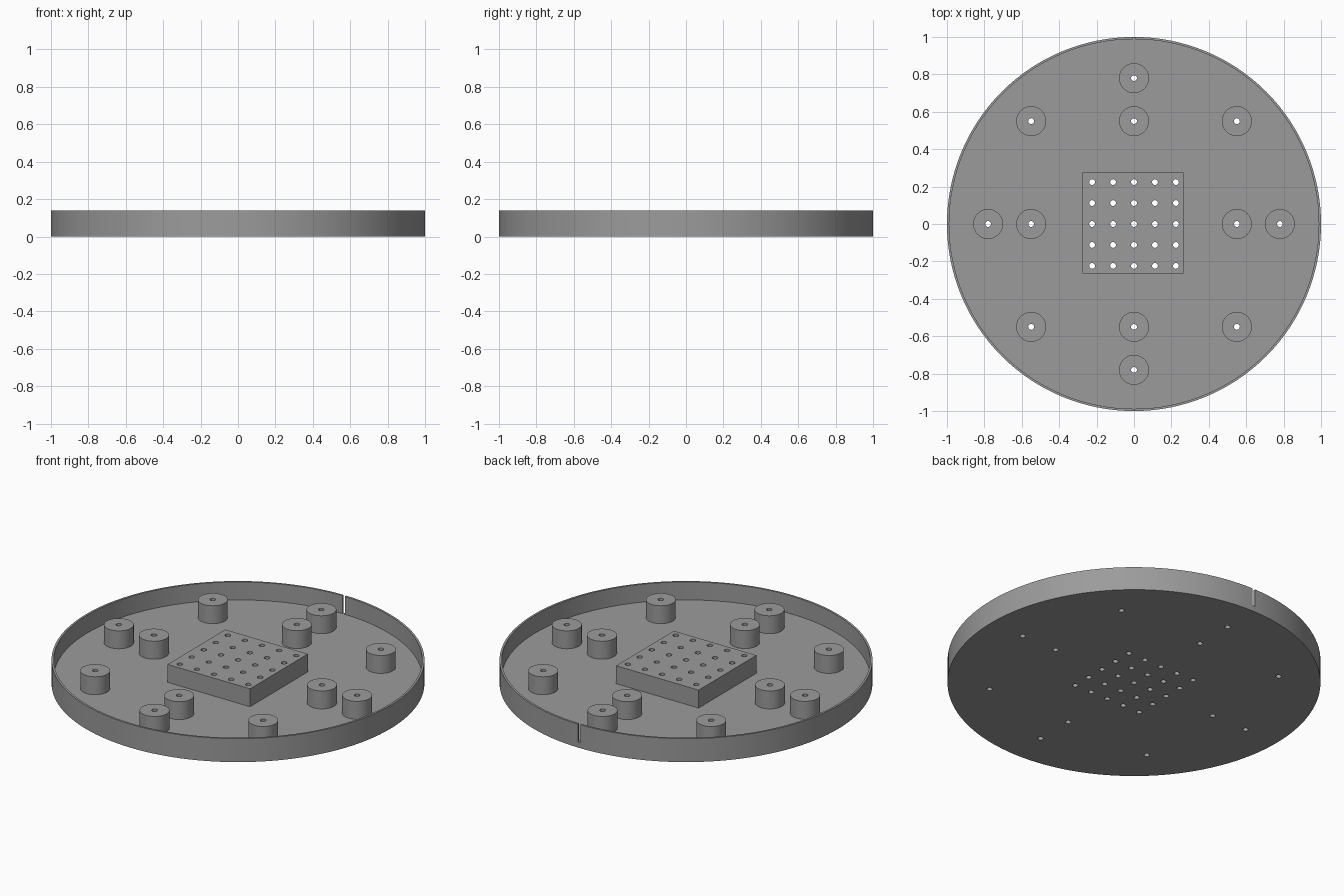
import bpy, math

if "Cube" in bpy.data.objects:
    bpy.data.objects.remove(bpy.data.objects["Cube"])

HEIGHT, FLOOR, WALL = 0.139, 0.033, 0.012
HOLE_R, BOSS_R = 0.0155, 0.08

grey = bpy.data.materials.new("grey plastic")
grey.diffuse_color = (0.33, 0.33, 0.33, 1)
grey.use_nodes = True
grey.node_tree.nodes["Principled BSDF"].inputs["Base Color"].default_value = grey.diffuse_color


def cylinder(name, x, y, z0, z1, r, sides):
    bpy.ops.mesh.primitive_cylinder_add(vertices=sides, radius=r, depth=z1 - z0,
                                        location=(x, y, (z0 + z1) / 2))
    ob = bpy.context.object
    ob.name = name
    ob.data.materials.append(grey)
    return ob


def box(name, x, y, z0, z1, sx, sy):
    bpy.ops.mesh.primitive_cube_add(size=1, location=(x, y, (z0 + z1) / 2))
    ob = bpy.context.object
    ob.name = name
    ob.scale = (sx, sy, z1 - z0)
    bpy.ops.object.transform_apply(location=False, rotation=False, scale=True)
    ob.data.materials.append(grey)
    return ob


def cut(ob, cutter):
    """Subtract the cutter and discard it."""
    mod = ob.modifiers.new("cut", 'BOOLEAN')
    mod.operation, mod.solver, mod.object = 'DIFFERENCE', 'EXACT', cutter
    bpy.context.view_layer.objects.active = ob
    bpy.ops.object.modifier_apply(modifier=mod.name)
    bpy.data.objects.remove(cutter)


def drill(ob, points):
    """Cut through holes at all the points."""
    drills = [cylinder("drill", x, y, -0.1, 0.3, HOLE_R, 20) for x, y in points]
    bpy.ops.object.select_all(action='DESELECT')
    for d in drills:
        d.select_set(True)
    bpy.context.view_layer.objects.active = drills[0]
    if len(drills) > 1:
        bpy.ops.object.join()
    cut(ob, drills[0])


def smooth(ob):
    bpy.ops.object.select_all(action='DESELECT')
    ob.select_set(True)
    bpy.context.view_layer.objects.active = ob
    bpy.ops.object.shade_smooth_by_angle(angle=math.radians(30))


# Hole layout: 5 x 5 grid in the block, bosses on the axes and diagonals
grid = [(0.112 * i, 0.112 * j) for i in range(-2, 3) for j in range(-2, 3)]
bosses = [(0.55 * i, 0.55 * j) for i in (-1, 0, 1) for j in (-1, 0, 1) if i or j]
bosses += [(0.78, 0), (-0.78, 0), (0, 0.78), (0, -0.78)]

# Round tray: hollowed disc with a slot through the back of the rim
tray = cylinder("tray", 0, 0, 0, HEIGHT, 1.0, 128)
cut(tray, cylinder("hollow", 0, 0, FLOOR, 0.3, 1.0 - WALL, 128))
cut(tray, box("slot", 0, 1.0, FLOOR + 0.0005, 0.3, 0.016, 0.1))
drill(tray, grid + bosses)
smooth(tray)

# Central square block
block = box("centre_block", -0.006, 0.006, FLOOR - 0.005, HEIGHT, 0.54, 0.54)
drill(block, grid)
smooth(block)

# Round bosses, each with a screw hole
for x, y in bosses:
    boss = cylinder("boss", x, y, FLOOR - 0.005, HEIGHT, BOSS_R, 48)
    drill(boss, [(x, y)])
    smooth(boss)
